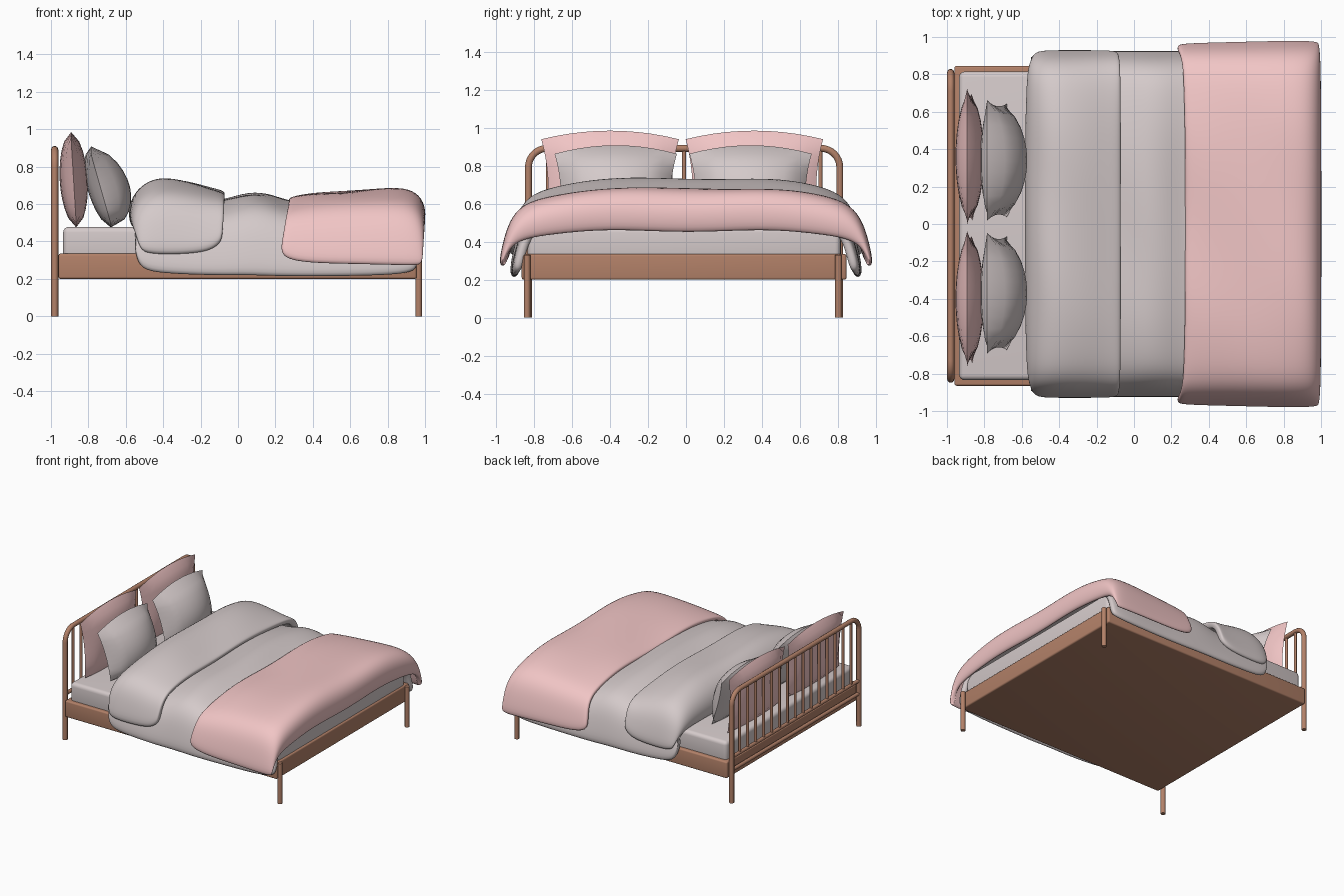
import bpy, bmesh, math
from mathutils import Vector

if "Cube" in bpy.data.objects:
    bpy.data.objects.remove(bpy.data.objects["Cube"])

YC = -0.01  # the frame sits slightly off centre


def material(name, rgb):
    m = bpy.data.materials.new(name)
    m.diffuse_color = (*rgb, 1)
    m.use_nodes = True
    m.node_tree.nodes["Principled BSDF"].inputs["Base Color"].default_value = m.diffuse_color
    return m


WOOD = material("wood", (0.45, 0.22, 0.14))
GREY = material("grey_linen", (0.66, 0.59, 0.59))
PINK = material("pink_linen", (0.88, 0.56, 0.56))


def add_mesh(name, bm, mat, angle=40):
    bmesh.ops.recalc_face_normals(bm, faces=bm.faces) if angle < 180 else None
    me = bpy.data.meshes.new(name)
    bm.to_mesh(me)
    bm.free()
    me.materials.append(mat)
    ob = bpy.data.objects.new(name, me)
    bpy.context.collection.objects.link(ob)
    bpy.ops.object.select_all(action='DESELECT')
    ob.select_set(True)
    bpy.context.view_layer.objects.active = ob
    bpy.ops.object.shade_smooth_by_angle(angle=math.radians(angle))
    return ob


def box(name, lo, hi, bevel, mat):
    bm = bmesh.new()
    bmesh.ops.create_cube(bm, size=1)
    for v in bm.verts:
        v.co = Vector((l + (c + 0.5) * (h - l) for c, l, h in zip(v.co, lo, hi)))
    bmesh.ops.bevel(bm, geom=bm.edges[:], offset=bevel, segments=4,
                    profile=0.5, affect='EDGES')
    return add_mesh(name, bm, mat)


def tube(name, pts, radius):
    cu = bpy.data.curves.new(name, 'CURVE')
    cu.dimensions = '3D'
    cu.bevel_depth = radius
    cu.bevel_resolution = 3
    cu.use_fill_caps = True
    sp = cu.splines.new('POLY')
    sp.points.add(len(pts) - 1)
    for p, co in zip(sp.points, pts):
        p.co = (*co, 1)
    cu.materials.append(WOOD)
    ob = bpy.data.objects.new(name, cu)
    bpy.context.collection.objects.link(ob)


# bed base and mattress
box("bed_base", (-0.96, YC - 0.855, 0.2), (0.955, YC + 0.855, 0.335), 0.012, WOOD)
box("mattress", (-0.935, YC - 0.825, 0.3), (0.94, YC + 0.825, 0.478), 0.03, GREY)

# foot legs
for side, s in (("left", -1), ("right", 1)):
    y = YC - 0.007 + s * 0.82
    tube("foot_leg_" + side, [(0.966, y, 0), (0.966, y, 0.33)], 0.018)

# headboard: bent tube, lower rail and spindles
HX, HW, HT, HR = -0.98, 0.82, 0.892, 0.1
arch = [(HX, YC - HW, 0)]
for s in (-1, 1):
    for k in range(9):
        a = math.radians(90 * k / 8)
        if s > 0:
            a = math.pi / 2 - a
        arch.append((HX, YC + s * (HW - HR + HR * math.cos(a)), HT - HR + HR * math.sin(a)))
arch.append((HX, YC + HW, 0))
tube("headboard_frame", arch, 0.019)
tube("headboard_lower_rail", [(HX, YC - HW, 0.37), (HX, YC + HW, 0.37)], 0.015)
tube("headboard_base_rail", [(HX, YC - HW, 0.265), (HX, YC + HW, 0.265)], 0.015)
N = 16
for i in range(1, N):
    y = YC - HW + 2 * HW * i / N
    tube("headboard_spindle_%02d" % i, [(HX, y, 0.37), (HX, y, HT)], 0.011)

# half cross-section of a draped cover: (fraction of half width, fraction of drop)
HALF = [(0, 0), (0.15, 0), (0.3, 0), (0.45, 0.01), (0.6, 0.04), (0.78, 0.12),
        (0.88, 0.23), (0.94, 0.42), (0.975, 0.7), (1, 1)]
SECTION = [(-a, b) for a, b in HALF[:0:-1]] + HALF


def drape(name, stations, thick, mat, phase):
    """Loft a sheet through stations (x, top z, hem z, half width, hem x shift)."""
    bm = bmesh.new()
    rows = []
    for x, zt, zh, w, dx in stations:
        row = []
        for a, b in SECTION:
            wave = 0.006 * math.sin(7 * a + 9 * x + phase) * (1 - b)
            row.append(bm.verts.new((x + dx * b, a * w, zt + (zh - zt) * b + wave)))
        rows.append(row)
    for r, q in zip(rows, rows[1:]):
        for j in range(len(SECTION) - 1):
            bm.faces.new((r[j], q[j], q[j + 1], r[j + 1]))
    ob = add_mesh(name, bm, mat, 180)
    so = ob.modifiers.new("thickness", 'SOLIDIFY')
    so.thickness = thick
    so.offset = -1
    su = ob.modifiers.new("soften", 'SUBSURF')
    su.levels = su.render_levels = 2


# main duvet
drape("duvet", [
    (-0.555, 0.47, 0.42, 0.88, 0.01), (-0.565, 0.55, 0.33, 0.91, 0.02),
    (-0.52, 0.62, 0.25, 0.925, 0), (-0.4, 0.63, 0.23, 0.93, 0),
    (-0.2, 0.61, 0.222, 0.935, 0), (-0.07, 0.62, 0.22, 0.935, 0),
    (0.06, 0.665, 0.22, 0.935, 0), (0.18, 0.65, 0.216, 0.935, 0),
    (0.28, 0.605, 0.215, 0.935, 0), (0.5, 0.605, 0.215, 0.93, 0),
    (0.8, 0.61, 0.22, 0.93, 0), (0.92, 0.59, 0.235, 0.92, 0),
    (0.965, 0.54, 0.26, 0.91, 0)], 0.05, GREY, 0)

# turned-back part of the duvet
drape("duvet_fold", [
    (-0.57, 0.47, 0.41, 0.89, 0.05), (-0.592, 0.56, 0.36, 0.92, 0.06),
    (-0.555, 0.66, 0.345, 0.935, 0.05), (-0.48, 0.72, 0.335, 0.94, 0.03),
    (-0.4, 0.74, 0.332, 0.94, 0.02), (-0.27, 0.722, 0.335, 0.94, 0),
    (-0.15, 0.685, 0.35, 0.94, -0.01), (-0.085, 0.67, 0.385, 0.935, -0.02),
    (-0.062, 0.65, 0.42, 0.925, -0.02)], 0.05, GREY, 1)

# pink blanket at the foot
drape("foot_blanket", [
    (0.265, 0.625, 0.35, 0.965, -0.04), (0.3, 0.642, 0.305, 0.975, -0.04),
    (0.42, 0.66, 0.285, 0.98, -0.03), (0.6, 0.668, 0.28, 0.985, 0),
    (0.8, 0.685, 0.275, 0.99, 0), (0.92, 0.68, 0.272, 0.99, 0),
    (0.985, 0.63, 0.275, 0.985, -0.02), (1.008, 0.55, 0.28, 0.98, -0.025),
    (0.99, 0.45, 0.285, 0.97, 0)], 0.04, PINK, 2)


def pillow(name, y, w, z0, z1, x_bottom, x_top, front, back, mat):
    """Upright cushion: two bulging grids that share a pinched rim."""
    n = 10
    bm = bmesh.new()
    grids = []
    for depth in (front, -back):
        g = []
        for i in range(n + 1):
            for j in range(n + 1):
                u, v = 2 * i / n - 1, 2 * j / n - 1
                puff = (max(0, (1 - u * u) * (1 - v * v))) ** 0.6
                half = w * (1 - 0.07 * (1 - v * v)) * (0.97 + 0.03 * v)
                t = (v + 1) / 2
                top = z1 - 0.045 * u * u
                bottom = z0 + 0.02 * u * u
                g.append(bm.verts.new((x_bottom + (x_top - x_bottom) * t + depth * puff,
                                       y + u * half, bottom + (top - bottom) * t)))
        grids.append(g)
        for i in range(n):
            for j in range(n):
                k = i * (n + 1) + j
                bm.faces.new((g[k], g[k + n + 1], g[k + n + 2], g[k + 1]))
    bmesh.ops.remove_doubles(bm, verts=bm.verts[:], dist=0.0005)
    add_mesh(name, bm, mat, 50)


# two pink back pillows and two grey front pillows
for side, s in (("left", -1), ("right", 1)):
    pillow("back_pillow_" + side, s * 0.38 - 0.02, 0.362, 0.475, 0.985,
           -0.865, -0.892, 0.075, 0.075, PINK)
    pillow("front_pillow_" + side, s * 0.355 - 0.015, 0.322, 0.475, 0.908,
           -0.68, -0.785, 0.155, 0.075, GREY)
